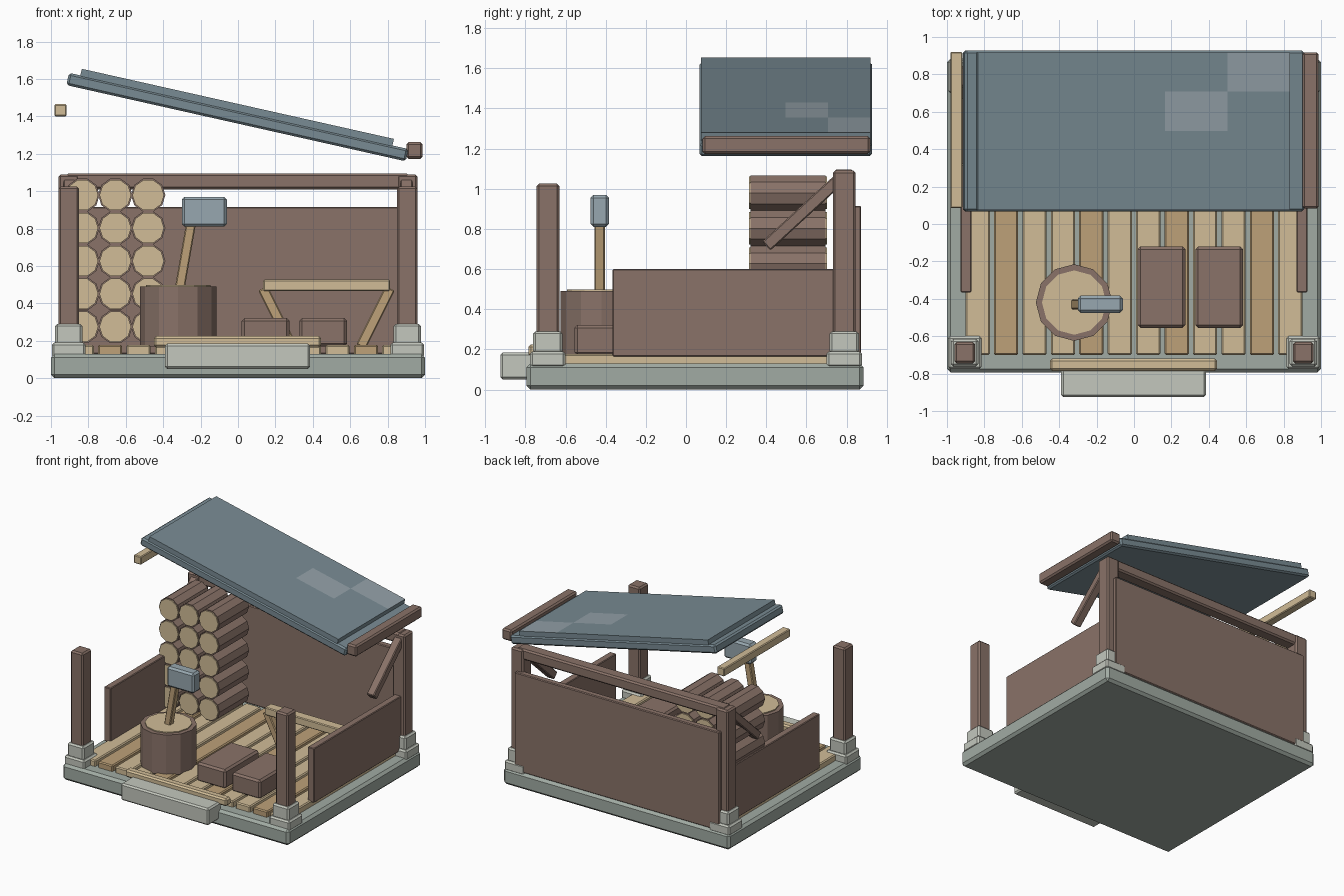
import bpy, bmesh, math
from mathutils import Vector, Matrix

if "Cube" in bpy.data.objects:
    bpy.data.objects.remove(bpy.data.objects["Cube"])


def mat(name, r, g, b):
    m = bpy.data.materials.new(name)
    m.diffuse_color = [(c / 255) ** 2.2 for c in (r, g, b)] + [1]
    m.use_nodes = True
    m.node_tree.nodes["Principled BSDF"].inputs["Base Color"].default_value = m.diffuse_color
    return m


BROWN = mat("dark_wood", 136, 114, 104)
LIGHT = mat("pale_wood", 208, 187, 150)
TAN = mat("tan_wood", 188, 160, 120)
STONE = mat("stone", 194, 198, 188)
SLAB = mat("slab_stone", 160, 170, 162)
ROOF = mat("roof_slate", 120, 138, 146)
PATCH = mat("roof_patch", 146, 159, 166)
STEEL = mat("steel", 150, 166, 174)


def finish(name, bm, *mats):
    me = bpy.data.meshes.new(name)
    bmesh.ops.recalc_face_normals(bm, faces=bm.faces)
    bm.to_mesh(me)
    bm.free()
    for m in mats:
        me.materials.append(m)
    ob = bpy.data.objects.new(name, me)
    bpy.context.collection.objects.link(ob)
    return ob


def box(name, x, y, z, m, bevel=0.012):
    """Chamfered box from (min, max) ranges."""
    bm = bmesh.new()
    size = [b - a for a, b in (x, y, z)]
    mid = [(a + b) / 2 for a, b in (x, y, z)]
    bmesh.ops.create_cube(bm, size=1, matrix=Matrix.Translation(mid) @ Matrix.Diagonal((*size, 1)))
    if bevel:
        bmesh.ops.bevel(bm, geom=bm.edges[:], offset=bevel, segments=1, affect='EDGES')
    return finish(name, bm, m)


def bar(name, p, q, w, d, m, bevel=0.006):
    """Slanted bar from p to q; d is its depth along the sideways axis."""
    p, q = Vector(p), Vector(q)
    h = (q - p).length / 2
    ob = box(name, (-w / 2, w / 2), (-d / 2, d / 2), (-h, h), m, bevel)
    ob.location = (p + q) / 2
    ob.rotation_euler = (q - p).to_track_quat('Z', 'Y').to_euler()
    return ob


def cyl(name, center, r, length, n, m, axis='Z'):
    bm = bmesh.new()
    bmesh.ops.create_cone(bm, cap_ends=True, segments=n, radius1=r, radius2=r, depth=length)
    bmesh.ops.rotate(bm, verts=bm.verts, matrix=Matrix.Rotation(math.pi / 2, 3, 'Z'))
    if axis == 'Y':
        bmesh.ops.rotate(bm, verts=bm.verts, matrix=Matrix.Rotation(math.pi / 2, 3, 'X'))
        v = max(bm.verts, key=lambda v: v.co.x)
        a = math.atan2(v.co.z, v.co.x)  # put a corner on the x axis
        bmesh.ops.rotate(bm, verts=bm.verts, matrix=Matrix.Rotation(a, 3, 'Y'))
    bmesh.ops.translate(bm, verts=bm.verts, vec=center)
    return finish(name, bm, m)


# Foundation, step and threshold
box("foundation", (-1, 1), (-0.795, 0.885), (0, 0.13), SLAB, 0.02)
box("front_step", (-0.39, 0.385), (-0.925, -0.76), (0.05, 0.185), STONE)
box("threshold", (-0.45, 0.445), (-0.785, -0.72), (0.165, 0.225), LIGHT)

# Floor planks
for i in range(12):
    x = (i - 5.5) * 0.152
    box(f"floor_plank_{i}", (x - 0.065, x + 0.065), (-0.7, 0.74), (0.12, 0.178),
        TAN if i % 3 == 1 else LIGHT, 0.008)

# Corner posts on stepped stone footings, side walls and braces
for s, side in ((-1, "left"), (1, "right")):
    for y, top, end in ((-0.688, 1.025, "front"), (0.788, 1.09, "back")):
        cx = s * 0.905
        box(f"{end}_{side}_footing", (cx - 0.09, cx + 0.09), (y - 0.088, y + 0.088), (0.11, 0.19), STONE)
        box(f"{end}_{side}_footing_top", (cx - 0.073, cx + 0.073), (y - 0.073, y + 0.073), (0.18, 0.29), STONE)
        box(f"{end}_{side}_post", (cx - 0.055, cx + 0.055), (y - 0.057, y + 0.057), (0.25, top), BROWN)
    a, b = sorted((s * 0.87, s * 0.927))
    box(f"{side}_wall", (a, b), (-0.365, 0.74), (0.165, 0.6), BROWN, 0.005)
    bar(f"{side}_brace", (s * 0.9, 0.4, 0.715), (s * 0.9, 0.76, 1.045), 0.065, 0.06, BROWN)

# Back wall and top beam
box("back_wall", (-0.905, 0.905), (0.82, 0.872), (0.13, 0.915), BROWN, 0.006)
box("back_beam", (-0.92, 0.915), (0.735, 0.835), (1.01, 1.095), BROWN)

# Sloped roof: base sheet and tiled upper layer
tilt = math.atan(0.2245)


def tilted(ob):
    ob.location = (-0.0105, 0, 1.3635)
    ob.rotation_euler = (0, tilt, 0)


tilted(box("roof_base", (-0.93, 0.93), (0.067, 0.927), (0, 0.067), ROOF))
bm = bmesh.new()
L0, L1, Y0, Y1 = -0.868, 0.842, 0.075, 0.918
bmesh.ops.create_cube(bm, size=1, matrix=Matrix.Translation(((L0 + L1) / 2, (Y0 + Y1) / 2, 0.078))
                      @ Matrix.Diagonal((L1 - L0, Y1 - Y0, 0.05, 1)))
for n, lo, hi, no in ((5, L0, L1, (1, 0, 0)), (4, Y0, Y1, (0, 1, 0))):
    for k in range(1, n):
        bmesh.ops.bisect_plane(bm, geom=bm.verts[:] + bm.edges[:] + bm.faces[:],
                               plane_co=Vector(no) * (lo + (hi - lo) * k / n), plane_no=no)
for f in bm.faces:
    c = f.calc_center_median()
    cell = (int((c.x - L0) / (L1 - L0) * 5), int((c.y - Y0) / (Y1 - Y0) * 4))
    if c.z > 0.1 and cell in ((3, 2), (4, 3)):
        f.material_index = 1
tilted(finish("roof_tiles", bm, ROOF, PATCH))

# Roof edge beams
box("high_eave_beam", (-0.982, -0.917), (0.085, 0.92), (1.4, 1.465), LIGHT, 0.006)
box("low_eave_beam", (0.9, 0.987), (0.082, 0.918), (1.173, 1.262), BROWN)

# Log stack
for i in range(3):
    for j in range(5):
        c = (-0.832 + 0.176 * i, 0.508, 0.275 + 0.176 * j)
        cyl(f"log_{i}_{j}", c, 0.092, 0.372, 10, BROWN, 'Y')
        cyl(f"log_ends_{i}_{j}", c, 0.085, 0.39, 10, LIGHT, 'Y')

# Chopping block and axe
cyl("chopping_block", (-0.32, -0.42, 0.33), 0.205, 0.32, 12, BROWN)
cyl("chopping_block_top", (-0.32, -0.42, 0.48), 0.172, 0.036, 12, LIGHT)
bar("axe_handle", (-0.315, -0.43, 0.46), (-0.242, -0.43, 0.88), 0.052, 0.052, TAN)
box("axe_head", (-0.3, -0.06), (-0.475, -0.383), (0.81, 0.97), STEEL, 0.015)

# Two crates
for k, x in enumerate((0.02, 0.328)):
    box(f"crate_{k}", (x, x + 0.255), (-0.555, -0.12), (0.17, 0.322), BROWN, 0.015)

# Sawhorse
box("sawhorse_top", (0.135, 0.812), (0.14, 0.22), (0.465, 0.527), LIGHT, 0.006)
for s, side in ((-1, "left"), (1, "right")):
    bar(f"sawhorse_{side}_leg", (0.473 + s * 0.185, 0.18, 0.17), (0.473 + s * 0.34, 0.18, 0.48),
        0.055, 0.055, TAN)
